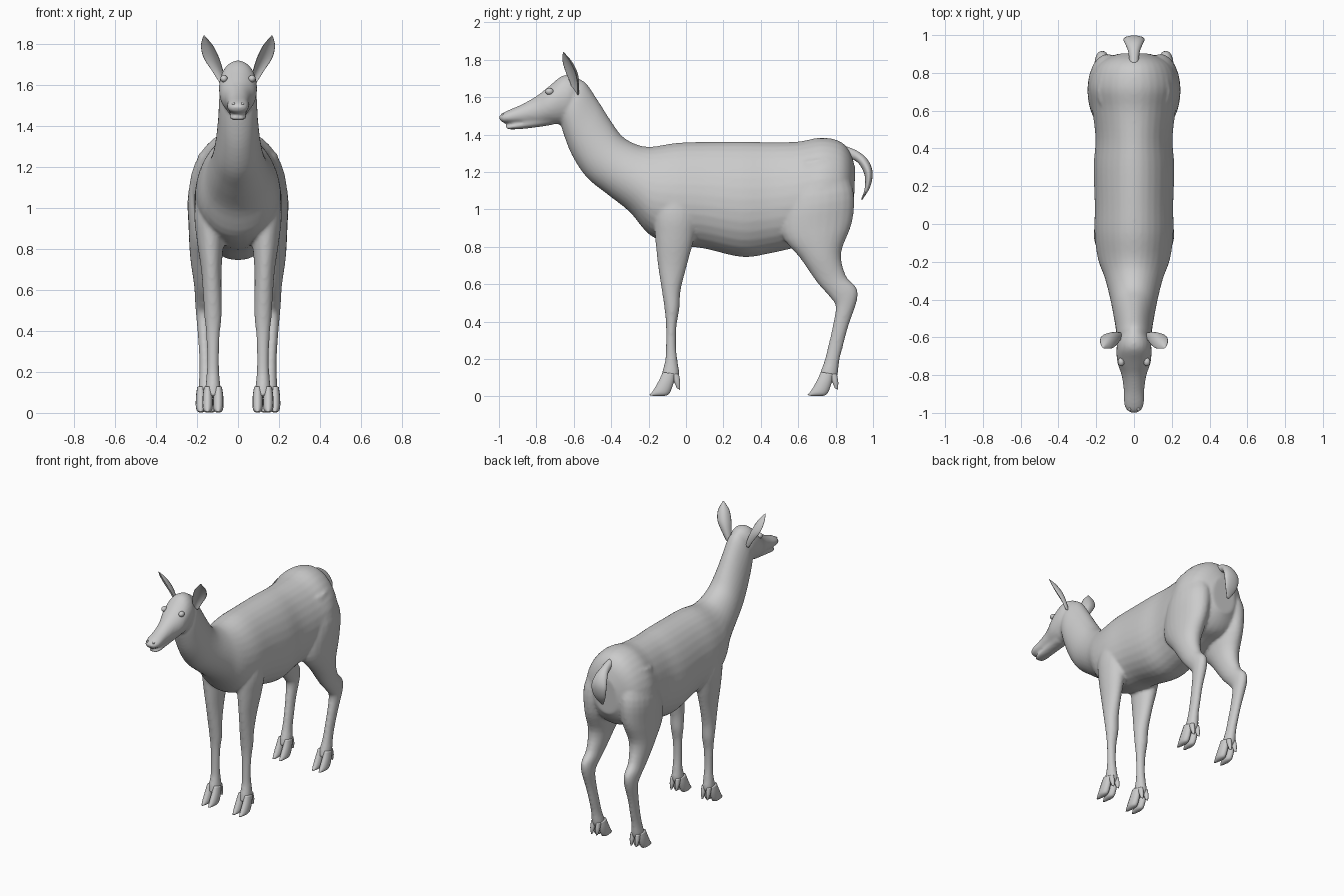
import bpy, bmesh
from math import sin, cos, pi
from mathutils import Vector


def smooth_path(rows, steps):
    """Catmull-Rom interpolation of rows of numbers."""
    out = []
    for i in range(len(rows) - 1):
        p0, p1 = rows[max(i - 1, 0)], rows[i]
        p2, p3 = rows[i + 1], rows[min(i + 2, len(rows) - 1)]
        for s in range(steps):
            t = s / steps
            out.append([0.5 * (2 * b + (c - a) * t + (2 * a - 5 * b + 4 * c - d) * t * t
                               + (3 * b - a - 3 * c + d) * t ** 3)
                        for a, b, c, d in zip(p0, p1, p2, p3)])
    out.append(list(rows[-1]))
    return out


def skin(bm, rings):
    """Bridge a list of point rings into a closed tube."""
    vs = [[bm.verts.new(p) for p in ring] for ring in rings]
    n = len(vs[0])
    for a, b in zip(vs, vs[1:]):
        for i in range(n):
            j = (i + 1) % n
            bm.faces.new((a[i], a[j], b[j], b[i]))
    bm.faces.new(vs[0])
    bm.faces.new(vs[-1])


def loft(bm, rows, egg=0.0, sides=24, steps=4, dx=0, dy=0, mirror=False):
    """Rows: y,z of one edge, y,z of the opposite edge, centre x, half width."""
    for side in ((1, -1) if mirror else (1,)):
        rings = []
        for y1, z1, y2, z2, x, w in smooth_path(rows, steps):
            ring = []
            for k in range(sides):
                a = 2 * pi * k / sides
                s = sin(a)
                ring.append((side * (x + dx + w * cos(a) * (1 - egg * s)),
                             dy + (y1 + y2) / 2 + (y1 - y2) / 2 * s,
                             (z1 + z2) / 2 + (z1 - z2) / 2 * s))
            rings.append(ring)
        skin(bm, rings)


def finish(bm, name):
    bmesh.ops.recalc_face_normals(bm, faces=bm.faces)
    for f in bm.faces:
        f.smooth = True
    me = bpy.data.meshes.new(name)
    bm.to_mesh(me)
    bm.free()
    ob = bpy.data.objects.new(name, me)
    bpy.context.collection.objects.link(ob)
    return ob


bm = bmesh.new()
# neck and torso
loft(bm, [(-.60, 1.70, -.68, 1.50, 0, .07), (-.54, 1.68, -.66, 1.42, 0, .09),
          (-.47, 1.58, -.61, 1.29, 0, .097), (-.40, 1.47, -.53, 1.17, 0, .11),
          (-.34, 1.39, -.42, 1.08, 0, .128), (-.26, 1.345, -.30, .985, 0, .155),
          (-.18, 1.335, -.19, .86, 0, .19), (-.05, 1.355, -.05, .81, 0, .208),
          (.10, 1.36, .10, .79, 0, .207), (.30, 1.362, .30, .745, 0, .213)]
     + [(.45, 1.358, .45, .765, 0, .203), (.60, 1.362, .60, .80, 0, .22),
        (.72, 1.383, .72, .84, 0, .237), (.82, 1.365, .80, .86, 0, .215),
        (.875, 1.31, .85, .90, 0, .17), (.905, 1.22, .895, .97, 0, .09)], egg=.1, sides=32)
# skull and muzzle
loft(bm, [(-.56, 1.69, -.60, 1.52, 0, .05), (-.60, 1.715, -.63, 1.47, 0, .085),
          (-.66, 1.715, -.68, 1.455, 0, .093), (-.73, 1.66, -.74, 1.455, 0, .088),
          (-.80, 1.605, -.80, 1.452, 0, .066), (-.88, 1.56, -.87, 1.455, 0, .055),
          (-.95, 1.53, -.93, 1.458, 0, .054), (-.985, 1.512, -.975, 1.462, 0, .043),
          (-1.0, 1.497, -.995, 1.475, 0, .02)])
# lower jaw
loft(bm, [(-.72, 1.50, -.72, 1.45, 0, .05), (-.85, 1.48, -.85, 1.432, 0, .042),
          (-.93, 1.453, -.93, 1.427, 0, .041), (-.965, 1.448, -.96, 1.43, 0, .025)])
# front legs
loft(bm, [(-.14, 1.15, .05, 1.15, .12, .07), (-.17, .98, .065, .98, .135, .078),
          (-.165, .85, .045, .85, .135, .067), (-.15, .70, .005, .70, .13, .05),
          (-.13, .57, -.028, .57, .125, .045), (-.115, .47, -.035, .47, .122, .042),
          (-.107, .38, -.050, .38, .122, .033), (-.107, .27, -.053, .27, .122, .029),
          (-.112, .19, -.045, .19, .122, .031), (-.13, .12, -.035, .11, .122, .038),
          (-.135, .085, -.06, .07, .122, .034)], mirror=True)
# hind legs
loft(bm, [(.58, 1.25, .82, 1.28, .10, .09), (.53, 1.05, .895, 1.10, .135, .108),
          (.51, .87, .888, .93, .147, .094), (.61, .74, .83, .77, .16, .073),
          (.70, .61, .855, .645, .165, .05), (.77, .53, .912, .58, .168, .042),
          (.80, .48, .914, .51, .168, .038), (.785, .38, .87, .38, .165, .031),
          (.76, .27, .84, .27, .16, .029), (.74, .19, .82, .19, .158, .031),
          (.715, .12, .81, .11, .155, .038), (.71, .085, .785, .07, .155, .034)], mirror=True)
body = finish(bm, "body")
# fuse the body parts into one smooth skin
rm = body.modifiers.new("fuse", 'REMESH')
rm.mode = 'VOXEL'
rm.voxel_size = .0095
rm.use_smooth_shade = True
sm = body.modifiers.new("relax", 'SMOOTH')
sm.factor = .5
sm.iterations = 6

# cloven hooves and dewclaws
toe = [(-.125, .13, -.06, .12, 0, .018), (-.143, .09, -.065, .075, 0, .024),
       (-.168, .045, -.085, .02, 0, .025), (-.183, .022, -.11, .003, 0, .02),
       (-.196, .007, -.17, .001, 0, .006)]
claw = [(-.08, .12, -.037, .12, 0, .014), (-.065, .08, -.03, .075, 0, .015),
        (-.05, .045, -.033, .035, 0, .007)]
for name, x, y in (("front_hooves", .122, 0), ("hind_hooves", .155, .845)):
    bm = bmesh.new()
    for s in (-1, 1):
        loft(bm, toe, sides=14, dx=x + s * .026, dy=y, mirror=True)
        loft(bm, claw, sides=10, dx=x + s * .02, dy=y, mirror=True)
    finish(bm, name)

# tail
bm = bmesh.new()
loft(bm, [(.85, 1.34, .85, 1.28, 0, .025), (.92, 1.31, .90, 1.262, 0, .03),
          (.972, 1.265, .93, 1.235, 0, .045), (.998, 1.20, .955, 1.18, 0, .057),
          (.985, 1.12, .955, 1.11, 0, .044), (.942, 1.05, .936, 1.053, 0, .008)], sides=18)
finish(bm, "tail")

# cupped ears, opening forward and outward
bm = bmesh.new()
across, out = Vector((.82, .57, 0)), Vector((.57, -.82, 0))
for side in (1, -1):
    rings = []
    for x, y, z, w in smooth_path([(.07, -.585, 1.61, .02), (.095, -.59, 1.67, .033),
                                   (.122, -.605, 1.73, .045), (.145, -.63, 1.79, .036),
                                   (.165, -.655, 1.84, .004)], 5):
        ring = []
        for k in range(20):
            a = 2 * pi * k / 20
            p = (Vector((x, y, z)) + across * w * cos(a)
                 + out * w * (.22 * sin(a) + .6 * cos(a) ** 2 - .3))
            ring.append((side * p.x, p.y, p.z))
        rings.append(ring)
    skin(bm, rings)
finish(bm, "ears")

# eyes and nostrils
for name, loc, size in (("eye", (.068, -.73, 1.63), (.018, .022, .018)),
                        ("nostril", (.022, -.978, 1.507), (.008, .010, .007))):
    for side in (1, -1):
        bpy.ops.mesh.primitive_uv_sphere_add(segments=20, ring_count=12, radius=1,
                                             location=(side * loc[0], loc[1], loc[2]))
        ob = bpy.context.object
        ob.name = name
        ob.scale = size
        bpy.ops.object.shade_smooth()
